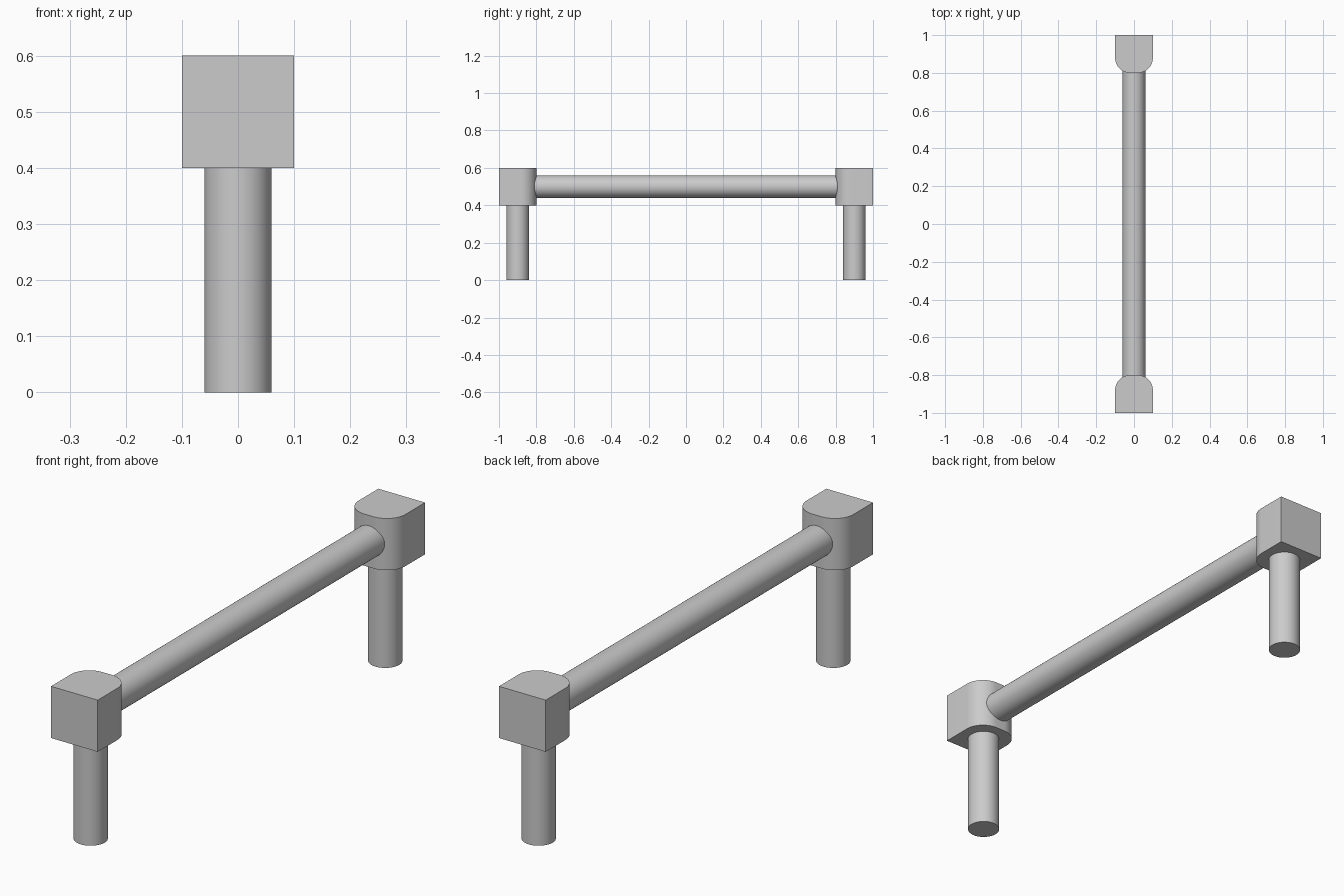
import bpy, bmesh
from math import sin, cos, pi, radians

default = bpy.data.objects.get("Cube")
if default:
    bpy.data.objects.remove(default, do_unlink=True)

GREY = (0.6, 0.6, 0.6, 1)
mat = bpy.data.materials.new("light grey")
mat.use_nodes = True
mat.diffuse_color = GREY
mat.node_tree.nodes["Principled BSDF"].inputs["Base Color"].default_value = GREY


def finish(obj, name):
    obj.name = obj.data.name = name
    obj.data.materials.append(mat)
    bpy.ops.object.select_all(action="DESELECT")
    obj.select_set(True)
    bpy.context.view_layer.objects.active = obj
    bpy.ops.object.shade_smooth_by_angle(angle=radians(30))


def cylinder(name, radius, length, location, rotation=(0, 0, 0)):
    bpy.ops.mesh.primitive_cylinder_add(vertices=64, radius=radius, depth=length,
                                        location=location, rotation=rotation)
    finish(bpy.context.object, name)


def corner_block(name, side):
    # Square at the outer end, two rounded corners facing the rail
    half, r, steps = 0.1, 0.08, 16
    arc = [pi / 2 * i / steps for i in range(steps + 1)]
    right = [(half - r + r * cos(a), 0.9 - half + r - r * sin(a)) for a in arc]
    left = [(-x, y) for x, y in reversed(right)]
    outline = [(half, 1.0)] + right + left + [(-half, 1.0)]
    bm = bmesh.new()
    base = bm.faces.new([bm.verts.new((x, side * y, 0.4)) for x, y in outline])
    top = bmesh.ops.extrude_face_region(bm, geom=[base])["geom"]
    bmesh.ops.translate(bm, vec=(0, 0, 0.2),
                        verts=[v for v in top if isinstance(v, bmesh.types.BMVert)])
    bmesh.ops.recalc_face_normals(bm, faces=bm.faces)
    mesh = bpy.data.meshes.new(name)
    bm.to_mesh(mesh)
    bm.free()
    obj = bpy.data.objects.new(name, mesh)
    bpy.context.collection.objects.link(obj)
    finish(obj, name)


# Horizontal rail, ends buried in the blocks
cylinder("rail", 0.06, 1.7, (0, 0, 0.5), (pi / 2, 0, 0))

# Leg and corner block at each end
for end, side in (("front", -1), ("back", 1)):
    cylinder(end + "_leg", 0.06, 0.41, (0, side * 0.9, 0.205))
    corner_block(end + "_block", side)
